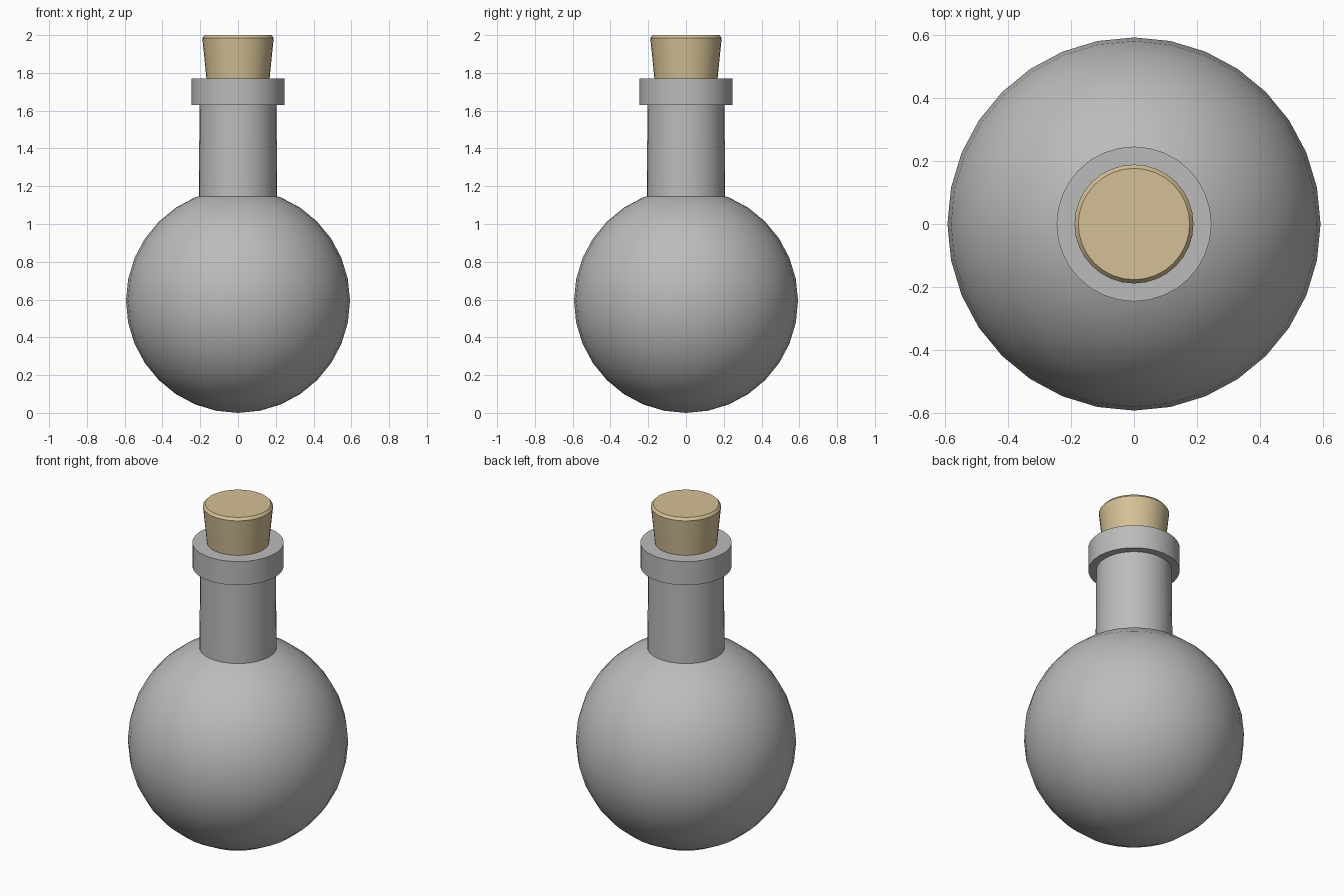
import bpy
import bmesh
import math

cube = bpy.data.objects.get("Cube")
if cube:
    bpy.data.objects.remove(cube, do_unlink=True)

SEGMENTS = 32


def material(name, rgb):
    mat = bpy.data.materials.new(name)
    mat.use_nodes = True
    colour = (*rgb, 1.0)
    mat.diffuse_color = colour
    mat.node_tree.nodes["Principled BSDF"].inputs["Base Color"].default_value = colour
    return mat


def finish(name, bm, mat):
    """Turn a bmesh into a smooth object with sharp creases kept."""
    bmesh.ops.recalc_face_normals(bm, faces=bm.faces)
    mesh = bpy.data.meshes.new(name)
    bm.to_mesh(mesh)
    bm.free()
    mesh.materials.append(mat)
    obj = bpy.data.objects.new(name, mesh)
    bpy.context.collection.objects.link(obj)
    bpy.ops.object.select_all(action='DESELECT')
    obj.select_set(True)
    bpy.context.view_layer.objects.active = obj
    bpy.ops.object.shade_smooth_by_angle(angle=math.radians(30))
    return obj


def lathe(name, profile, mat):
    """Revolve (radius, z) points around the z axis and cap both ends."""
    bm = bmesh.new()
    rings = []
    for r, z in profile:
        rings.append([bm.verts.new((r * math.cos(a), r * math.sin(a), z))
                      for a in (2 * math.pi * i / SEGMENTS for i in range(SEGMENTS))])
    for low, high in zip(rings, rings[1:]):
        for i in range(SEGMENTS):
            j = (i + 1) % SEGMENTS
            bm.faces.new((low[i], low[j], high[j], high[i]))
    bm.faces.new(rings[0])
    bm.faces.new(rings[-1])
    return finish(name, bm, mat)


glass = material("grey glass", (0.5, 0.5, 0.5))
cork = material("tan cork", (0.66, 0.53, 0.30))

# Round flask body
RADIUS = 0.593
bm = bmesh.new()
bmesh.ops.create_uvsphere(bm, u_segments=SEGMENTS, v_segments=16, radius=RADIUS)
bmesh.ops.translate(bm, verts=bm.verts, vec=(0, 0, RADIUS))
finish("flask_body", bm, glass)

# Neck, sunk a little into the body, and the wide lip around its mouth
lathe("flask_neck", [(0.208, 1.10), (0.203, 1.70)], glass)
lathe("flask_lip", [(0.246, 1.63), (0.246, 1.77)], glass)

# Tapered stopper with a chamfered top edge
lathe("cork_stopper", [(0.155, 1.65), (0.189, 1.985), (0.177, 2.0)], cork)
